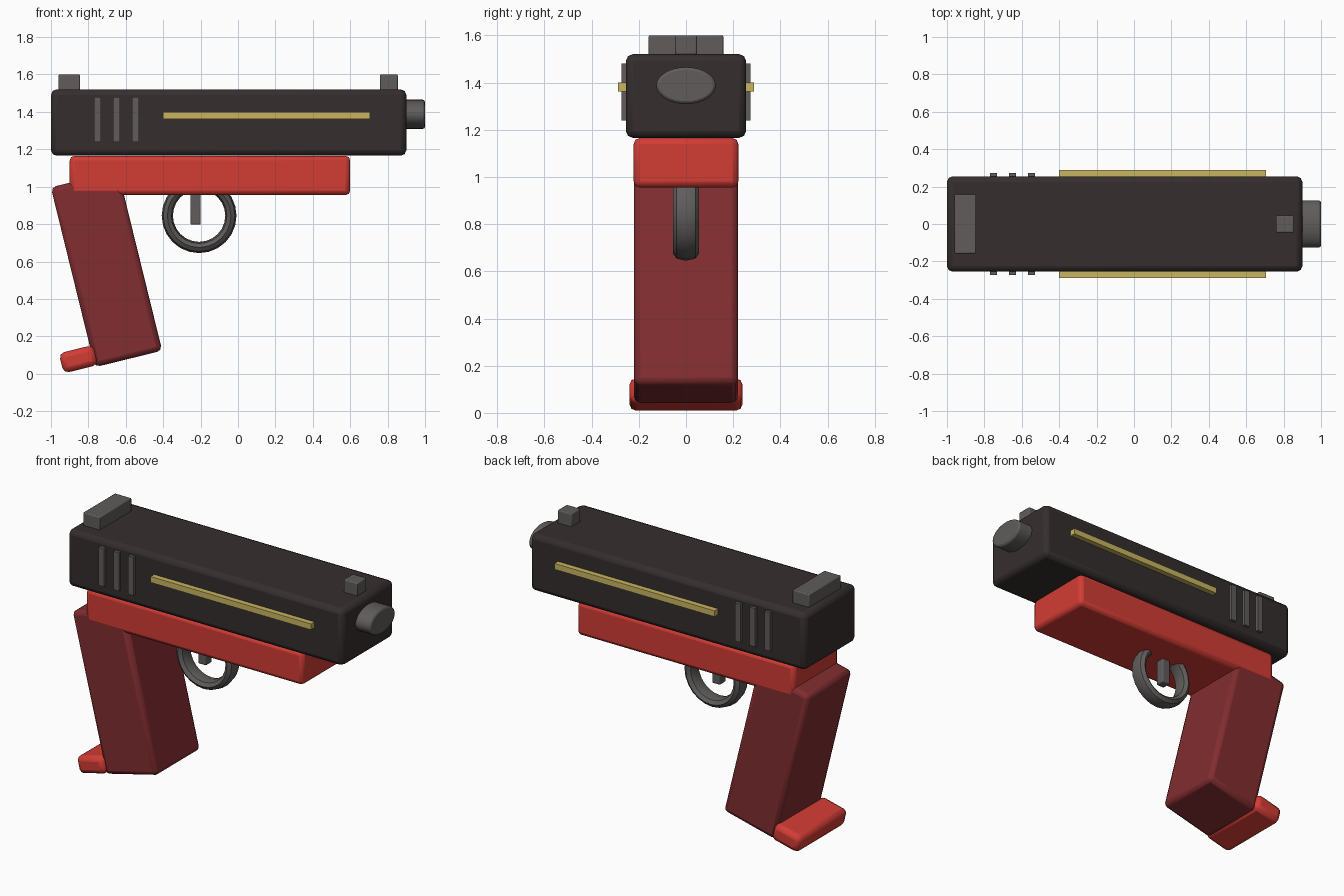
import bpy
import math

if "Cube" in bpy.data.objects:
    bpy.data.objects.remove(bpy.data.objects["Cube"], do_unlink=True)


def material(name, rgb):
    m = bpy.data.materials.new(name)
    m.use_nodes = True
    m.diffuse_color = (*rgb, 1)
    m.node_tree.nodes["Principled BSDF"].inputs["Base Color"].default_value = (*rgb, 1)
    return m


black = material("soft_black", (0.036, 0.027, 0.027))
red = material("bright_red", (0.65, 0.045, 0.035))
maroon = material("dark_red", (0.22, 0.026, 0.029))
grey = material("steel_grey", (0.115, 0.108, 0.105))
gold = material("gold", (0.58, 0.46, 0.12))


def finish(name, mat, bevel=0, segments=2):
    ob = bpy.context.object
    ob.name = name
    ob.data.materials.append(mat)
    bpy.ops.object.transform_apply(location=False, rotation=False, scale=True)
    bpy.ops.object.shade_smooth_by_angle(angle=math.radians(30))
    if bevel:
        mod = ob.modifiers.new("rounded_edges", "BEVEL")
        mod.width = bevel
        mod.segments = segments
        mod.limit_method = "ANGLE"
    return ob


def box(name, mat, center, size, bevel=0, tilt=0, segments=2):
    bpy.ops.mesh.primitive_cube_add(size=1, location=center, rotation=(0, -tilt, 0))
    bpy.context.object.scale = size
    return finish(name, mat, bevel, segments)


TILT = math.radians(13.8)

# Main body
box("slide", black, (-0.05, 0, 1.343), (1.9, 0.51, 0.355), 0.03)
box("frame", red, (-0.15, 0, 1.06), (1.5, 0.443, 0.21), 0.025)

# Tilted grip and the lip at its foot
box("grip", maroon, (-0.703, 0, 0.56), (0.37, 0.44, 0.99), 0.028, TILT)
box("magazine_lip", red, (-0.853, 0, 0.078), (0.19, 0.48, 0.11), 0.03, TILT)

# Sights
box("rear_sight", grey, (-0.902, 0, 1.555), (0.115, 0.316, 0.09), 0.006)
box("front_sight", grey, (0.807, 0, 1.555), (0.095, 0.092, 0.09), 0.006)

# Oval muzzle
bpy.ops.mesh.primitive_cylinder_add(vertices=32, radius=1, depth=0.2,
                                    location=(0.9, 0, 1.387), rotation=(0, math.pi / 2, 0))
bpy.context.object.scale = (0.078, 0.126, 1)
finish("muzzle", grey, 0.012)

# Trigger and guard ring
bpy.ops.mesh.primitive_torus_add(major_segments=24, minor_segments=8, major_radius=0.17,
                                 minor_radius=0.03, location=(-0.208, 0, 0.845),
                                 rotation=(math.pi / 2, 0, 0))
bpy.context.object.scale = (1, 1, 1.85)
finish("trigger_guard", grey)
box("trigger", grey, (-0.227, 0, 0.9), (0.055, 0.06, 0.205), 0.006)

# Side trims on both flanks
for label, side in (("left", 1), ("right", -1)):
    box(f"{label}_gold_strip", gold, (0.153, side * 0.267, 1.381), (1.106, 0.044, 0.037))
    for i in range(3):
        box(f"{label}_grip_rib_{i + 1}", grey, (-0.752 + 0.102 * i, side * 0.257, 1.36),
            (0.038, 0.034, 0.24))
